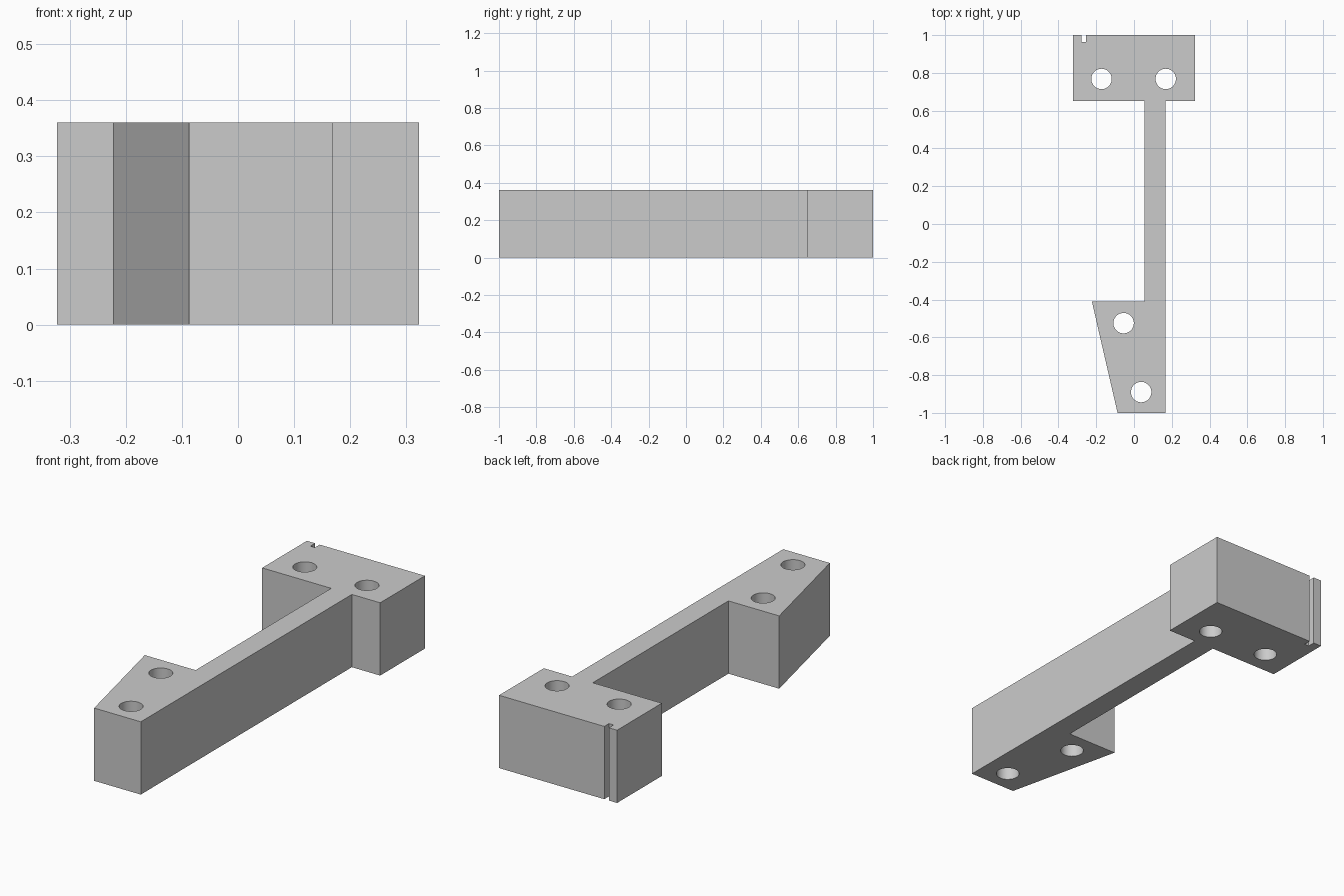
import bpy
import bmesh

cube = bpy.data.objects.get("Cube")
if cube:
    bpy.data.objects.remove(cube, do_unlink=True)

HEIGHT = 0.36
HOLE_RADIUS = 0.054

grey = bpy.data.materials.new("plain_grey")
grey.use_nodes = True
colour = (0.6, 0.6, 0.6, 1)
grey.diffuse_color = colour
grey.node_tree.nodes["Principled BSDF"].inputs["Base Color"].default_value = colour

# Bracket outline: wide head with a notch, slim stem, tapered foot
outline = [
    (-0.087, -1), (0.168, -1), (0.168, 0.65), (0.323, 0.65), (0.323, 1),
    (-0.253, 1), (-0.253, 0.963), (-0.278, 0.963), (-0.278, 1), (-0.323, 1),
    (-0.323, 0.65), (0.055, 0.65), (0.055, -0.41), (-0.223, -0.41),
]
bm = bmesh.new()
face = bm.faces.new([bm.verts.new((x, y, 0)) for x, y in outline])
top = bmesh.ops.extrude_face_region(bm, geom=[face])["geom"]
bmesh.ops.translate(bm, vec=(0, 0, HEIGHT),
                    verts=[v for v in top if isinstance(v, bmesh.types.BMVert)])
bmesh.ops.recalc_face_normals(bm, faces=bm.faces)
mesh = bpy.data.meshes.new("bracket")
bm.to_mesh(mesh)
bm.free()
mesh.materials.append(grey)
bracket = bpy.data.objects.new("bracket", mesh)
bpy.context.collection.objects.link(bracket)

# Four bolt holes, drilled right through
for x, y in [(-0.172, 0.768), (0.168, 0.768), (-0.055, -0.525), (0.038, -0.89)]:
    bpy.ops.mesh.primitive_cylinder_add(vertices=48, radius=HOLE_RADIUS,
                                        depth=HEIGHT * 2, location=(x, y, HEIGHT / 2))
    drill = bpy.context.object
    drill.name = "hole_cutter"
    drill.data.materials.append(grey)
    drill.hide_render = True
    cut = bracket.modifiers.new("bolt_hole", "BOOLEAN")
    cut.operation = "DIFFERENCE"
    cut.solver = "EXACT"
    cut.object = drill
    bpy.ops.object.select_all(action="DESELECT")
    bpy.context.view_layer.objects.active = bracket
    bracket.select_set(True)
    bpy.ops.object.modifier_apply(modifier=cut.name)
    bpy.data.objects.remove(drill, do_unlink=True)

# Smooth hole walls, crisp edges
bpy.ops.object.shade_smooth_by_angle()
